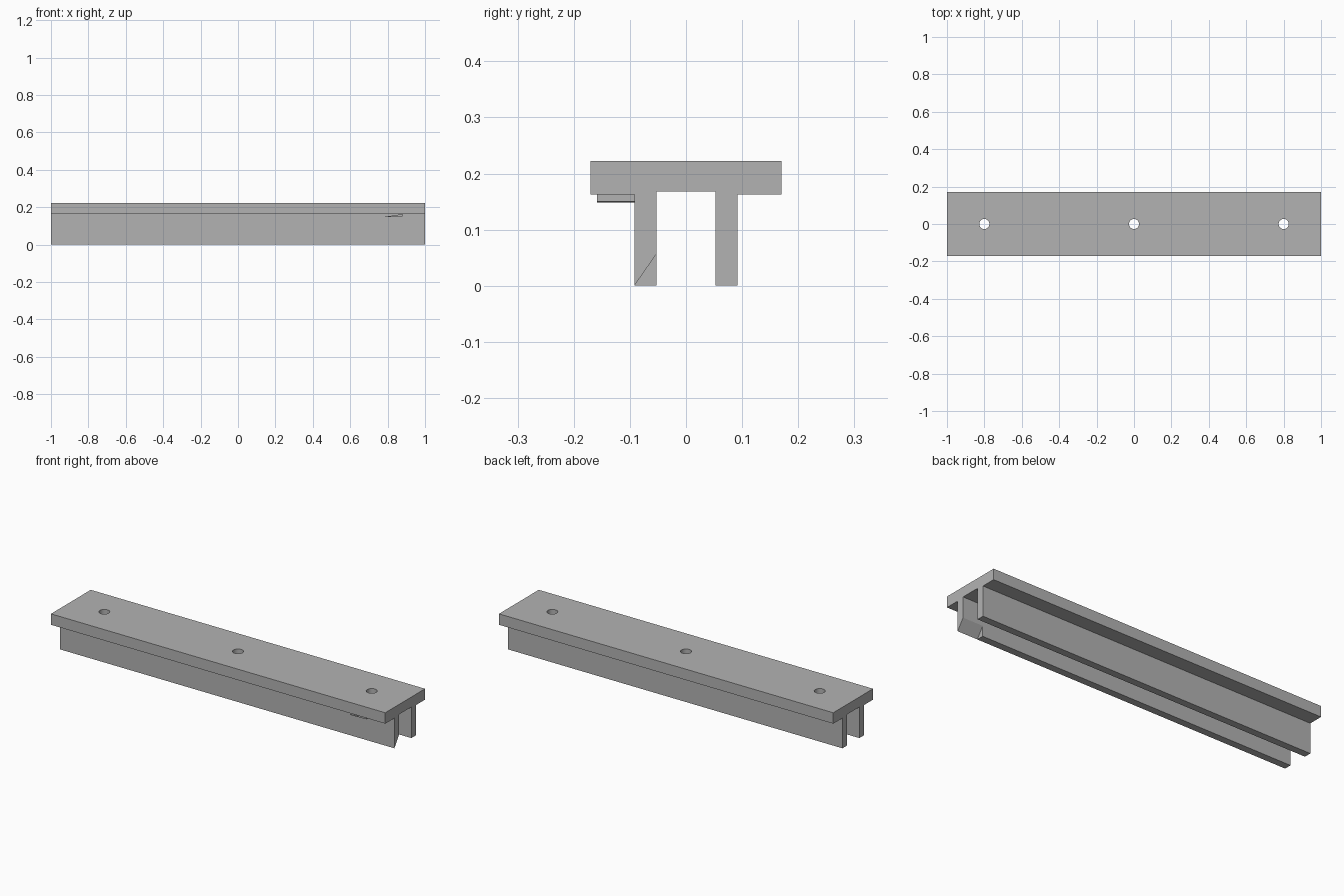
import bpy, bmesh

cube = bpy.data.objects.get("Cube")
if cube:
    bpy.data.objects.remove(cube, do_unlink=True)

grey = bpy.data.materials.new("plain_grey")
grey.use_nodes = True
colour = (0.45, 0.45, 0.45, 1)
grey.diffuse_color = colour
grey.node_tree.nodes["Principled BSDF"].inputs["Base Color"].default_value = colour


def prism(name, points, axis, start, end):
    """Extrude a closed profile (the other two coordinates) along an axis."""
    bm = bmesh.new()
    verts = []
    for a, b in points:
        co = [a, b]
        co.insert(axis, start)
        verts.append(bm.verts.new(co))
    face = bm.faces.new(verts)
    moved = bmesh.ops.extrude_face_region(bm, geom=[face])["geom"]
    shift = [0, 0, 0]
    shift[axis] = end - start
    bmesh.ops.translate(bm, vec=shift,
                        verts=[v for v in moved if isinstance(v, bmesh.types.BMVert)])
    bmesh.ops.recalc_face_normals(bm, faces=bm.faces)
    mesh = bpy.data.meshes.new(name)
    bm.to_mesh(mesh)
    bm.free()
    mesh.materials.append(grey)
    obj = bpy.data.objects.new(name, mesh)
    bpy.context.collection.objects.link(obj)
    return obj


def cut(target, cutter):
    """Subtract the cutter for good and remove it."""
    cutter.hide_render = True
    mod = target.modifiers.new("cut", 'BOOLEAN')
    mod.operation = 'DIFFERENCE'
    mod.solver = 'EXACT'
    mod.object = cutter
    bpy.context.view_layer.objects.active = target
    bpy.ops.object.modifier_apply(modifier=mod.name)
    bpy.data.objects.remove(cutter, do_unlink=True)


# Rail: wide top plate with two legs, as one mirrored cross-section
half = [(0.17, 0.222), (0.17, 0.163), (0.092, 0.163),
        (0.092, 0), (0.053, 0), (0.053, 0.168)]
section = half + [(-y, z) for y, z in reversed(half)]
rail = prism("rail", section, 0, -1, 1)

# Screw holes through the top plate
for x in (-0.8, 0, 0.8):
    bpy.ops.mesh.primitive_cylinder_add(vertices=32, radius=0.027, depth=0.2,
                                        location=(x, 0, 0.2))
    hole = bpy.context.object
    hole.name = "hole_cutter"
    hole.data.materials.append(grey)
    cut(rail, hole)

# Sloped relief on the inner foot of the front leg, at one end
relief = [(-0.092, 0), (-0.052, 0.0575), (-0.03, 0.0575), (-0.03, -0.02), (-0.092, -0.02)]
cut(rail, prism("relief_cutter", relief, 0, 0.88, 1.05))

bpy.ops.object.select_all(action='DESELECT')
rail.select_set(True)
bpy.context.view_layer.objects.active = rail
bpy.ops.object.shade_smooth_by_angle()

# Small catch below the front flange
prism("catch", [(0.78, 0.148), (0.88, 0.15), (0.88, 0.163)], 1, -0.159, -0.092)
